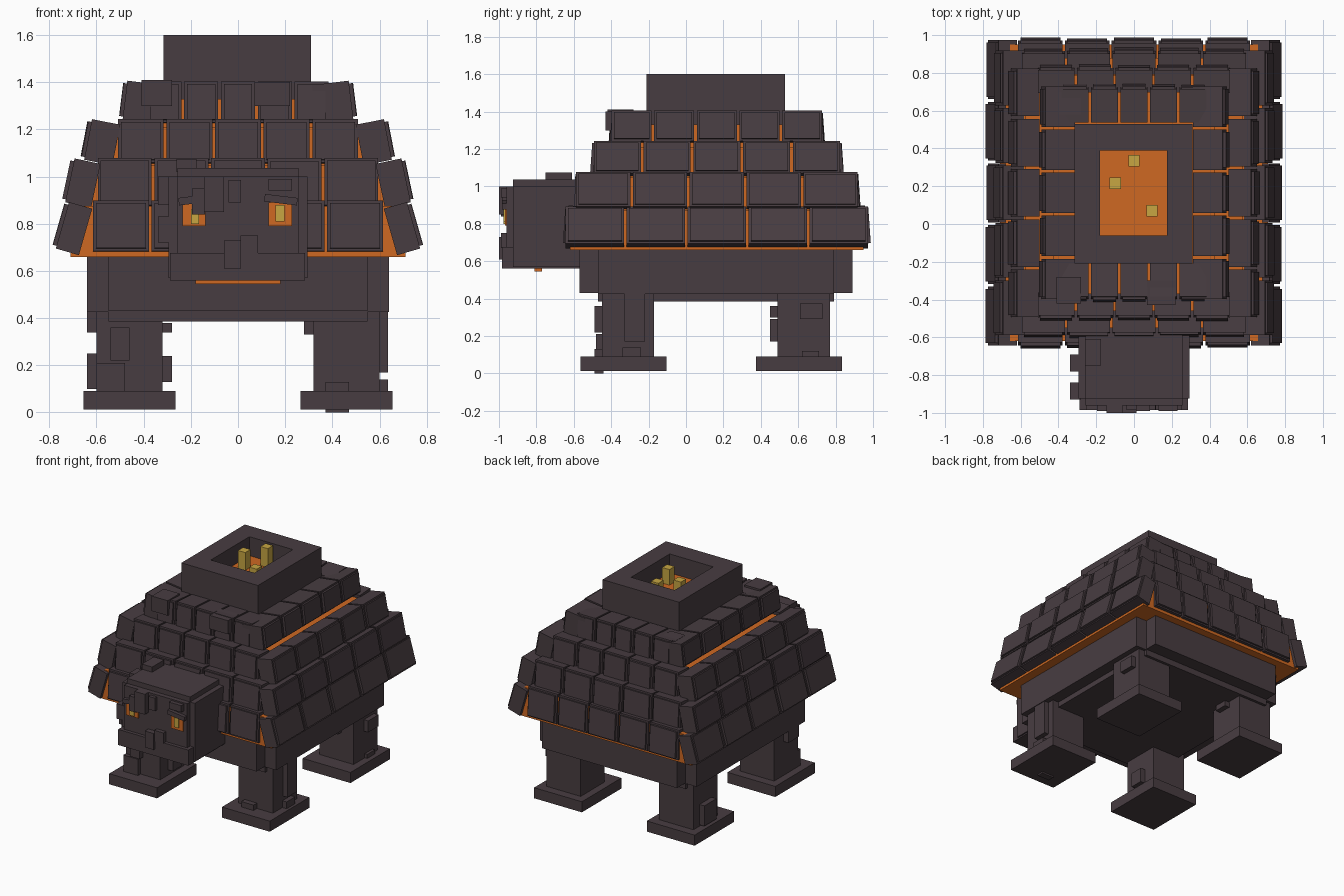
import bpy, bmesh, math, random
from mathutils import Matrix, Vector

random.seed(4)
CY = 0.165  # centre of the shell along y


def material(name, col):
    m = bpy.data.materials.new(name)
    m.diffuse_color = (*col, 1)
    return m


ROCK = material("dark rock", (0.064, 0.046, 0.053))
LAVA = material("orange lava", (0.62, 0.14, 0.016))
CRYSTAL = material("yellow crystal", (0.57, 0.38, 0.055))


def add_box(bm, x0, x1, y0, y1, z0, z1, mat=Matrix()):
    centre = Vector(((x0 + x1) / 2, (y0 + y1) / 2, (z0 + z1) / 2))
    size = Matrix.Diagonal((x1 - x0, y1 - y0, z1 - z0, 1))
    bmesh.ops.create_cube(bm, size=1, matrix=mat @ Matrix.Translation(centre) @ size)


def finish(name, bm, mat):
    me = bpy.data.meshes.new(name)
    bm.to_mesh(me)
    bm.free()
    me.materials.append(mat)
    ob = bpy.data.objects.new(name, me)
    bpy.context.collection.objects.link(ob)
    return ob


def boxes(name, mat, *dims):
    bm = bmesh.new()
    for d in dims:
        add_box(bm, *d)
    return finish(name, bm, mat)


# Body: stepped belly with notched corners
boxes("body", ROCK,
      (-0.64, 0.64, -0.47, 0.79, 0.425, 0.68),
      (-0.55, 0.55, -0.57, 0.89, 0.43, 0.68),
      (-0.55, 0.55, -0.47, 0.79, 0.385, 0.45))

# Glowing stepped core under the shell plates
boxes("lava_core", LAVA,
      (-0.71, 0.71, -0.62, 0.95, 0.66, 0.875),
      (-0.68, 0.68, -0.55, 0.88, 0.87, 1.05),
      (-0.575, 0.575, -0.46, 0.79, 1.04, 1.21),
      (-0.43, 0.43, -0.37, 0.70, 1.20, 1.33))


# Shell plates: each is a slab with a smaller raised slab on its face
def plate(bm, pos, turn, tilt, w, h, thick):
    m = (Matrix.Translation(pos) @ Matrix.Rotation(turn, 4, 'Z')
         @ Matrix.Rotation(-math.radians(tilt), 4, 'X'))
    j = random.uniform(0, 0.008)
    add_box(bm, -w / 2, w / 2, 0.018, thick, 0, h, m)
    add_box(bm, -w / 2 + 0.012, w / 2 - 0.012, j, 0.03, 0.012, h - 0.012, m)


# per tier: base height, plate height, side x, side tilt, side half run,
#           front distance, front half run, thickness
TIERS = [(0.70, 0.205, 0.79, 16, 0.815, 0.825, 0.62, 0.12),
         (0.895, 0.19, 0.75, 12, 0.76, 0.77, 0.60, 0.13),
         (1.075, 0.175, 0.67, 11, 0.665, 0.68, 0.515, 0.14),
         (1.245, 0.165, 0.507, 7, 0.57, 0.58, 0.39, 0.175)]
for i, (z, h, sx, tilt, srun, fd, frun, thick) in enumerate(TIERS):
    bm = bmesh.new()
    for k in range(-2, 3):
        ws, wf = srun * 2 / 5, frun * 2 / 5
        for s in (-1, 1):
            plate(bm, (s * sx, CY + k * ws, z), s * math.pi / 2, tilt,
                  ws - 0.014, h, thick)
            plate(bm, (k * wf, CY + s * fd, z - 0.015), math.pi if s > 0 else 0, 4,
                  wf - 0.012, h + 0.01, thick + 0.02 * (i == 3))
    finish(f"shell_plates_{i + 1}", bm, ROCK)

# Loose stones on the top tier
boxes("top_stones", ROCK,
      (-0.41, -0.28, -0.42, -0.28, 1.30, 1.41), (0.07, 0.22, -0.43, -0.30, 1.30, 1.40),
      (0.29, 0.42, -0.39, -0.26, 1.32, 1.385), (-0.40, -0.28, 0.58, 0.70, 1.32, 1.40),
      (0.29, 0.41, 0.58, 0.69, 1.32, 1.39))

# Crater: square ring, lava pool and crystals
boxes("crater_rim", ROCK,
      (-0.315, 0.31, -0.21, -0.06, 1.25, 1.6), (-0.315, 0.31, 0.39, 0.53, 1.25, 1.6),
      (-0.315, -0.18, -0.06, 0.39, 1.25, 1.6), (0.175, 0.31, -0.06, 0.39, 1.25, 1.6))
boxes("lava_pool", LAVA, (-0.18, 0.175, -0.06, 0.39, 1.3, 1.46))
boxes("crater_crystals", CRYSTAL, *[
    (x - 0.03, x + 0.03, y - 0.03, y + 0.03, 1.45, z)
    for x, y, z in ((0, 0.335, 1.6), (-0.1, 0.215, 1.59), (0.095, 0.07, 1.575))])

# Legs and feet
for yname, y in (("front", -0.31), ("back", 0.63)):
    for xname, x in (("left", -0.46), ("right", 0.46)):
        boxes(f"{yname}_{xname}_leg", ROCK,
              (x - 0.14, x + 0.14, y - 0.14, y + 0.14, 0.08, 0.44))
        f = y - 0.025
        boxes(f"{yname}_{xname}_foot", ROCK,
              (x - 0.195, x + 0.195, f - 0.23, f + 0.23, 0.012, 0.09))

# Stones stuck to the legs
boxes("leg_stones", ROCK,
      (-0.54, -0.46, -0.49, -0.44, 0.22, 0.36), (-0.60, -0.48, -0.48, -0.44, 0.09, 0.21),
      (0.37, 0.47, -0.49, -0.44, 0.0, 0.13), (0.59, 0.635, -0.33, -0.22, 0.17, 0.43),
      (0.59, 0.635, -0.34, -0.24, 0.08, 0.14), (0.59, 0.635, 0.61, 0.73, 0.29, 0.375),
      (0.59, 0.62, 0.62, 0.71, 0.09, 0.12), (-0.64, -0.59, -0.40, -0.28, 0.34, 0.43),
      (-0.64, -0.59, 0.56, 0.70, 0.10, 0.25), (-0.33, -0.28, -0.36, -0.26, 0.13, 0.24),
      (-0.33, -0.28, 0.56, 0.66, 0.34, 0.38), (0.28, 0.33, -0.36, -0.26, 0.33, 0.385),
      (0.41, 0.50, 0.45, 0.50, 0.30, 0.36), (-0.50, -0.40, 0.45, 0.50, 0.17, 0.29))

# Head with raised crown and heavy jaw
boxes("head", ROCK,
      (-0.295, 0.295, -0.925, -0.5, 0.57, 1.0),
      (-0.257, 0.257, -0.925, -0.5, 0.9, 1.037),
      (-0.257, 0.257, -0.96, -0.9, 0.66, 1.0))
boxes("jaw", ROCK, (-0.288, 0.285, -0.985, -0.57, 0.56, 0.675))
boxes("chin_glow", LAVA, (-0.18, 0.18, -0.81, -0.77, 0.545, 0.57))

# Eyes
boxes("eyes", LAVA, (-0.235, -0.137, -0.968, -0.95, 0.79, 0.89),
      (0.13, 0.228, -0.968, -0.95, 0.79, 0.89))
boxes("pupils", CRYSTAL, (-0.20, -0.165, -0.977, -0.96, 0.80, 0.86),
      (0.16, 0.197, -0.977, -0.96, 0.81, 0.88))

# Tilted brows
bm = bmesh.new()
for s in (-1, 1):
    m = Matrix.Translation((s * 0.182, -0.965, 0.902)) @ Matrix.Rotation(s * 0.12, 4, 'Y')
    add_box(bm, -0.07, 0.07, -0.02, 0.02, -0.016, 0.016, m)
finish("brows", bm, ROCK)

# Stones on the face, nose, cheek and crown
boxes("head_stones", ROCK,
      (-0.145, -0.06, -1.0, -0.94, 0.85, 1.0), (-0.195, -0.14, -0.99, -0.94, 0.84, 0.95),
      (-0.04, 0.012, -0.985, -0.94, 0.89, 0.985), (0.13, 0.23, -0.99, -0.94, 0.94, 0.99),
      (-0.06, 0.012, -1.0, -0.94, 0.61, 0.73), (0.01, 0.085, -0.99, -0.94, 0.67, 0.75),
      (-0.34, -0.28, -0.93, -0.84, 0.72, 0.83), (-0.34, -0.28, -0.78, -0.69, 0.88, 1.0),
      (-0.26, -0.175, -0.75, -0.61, 1.02, 1.075))
